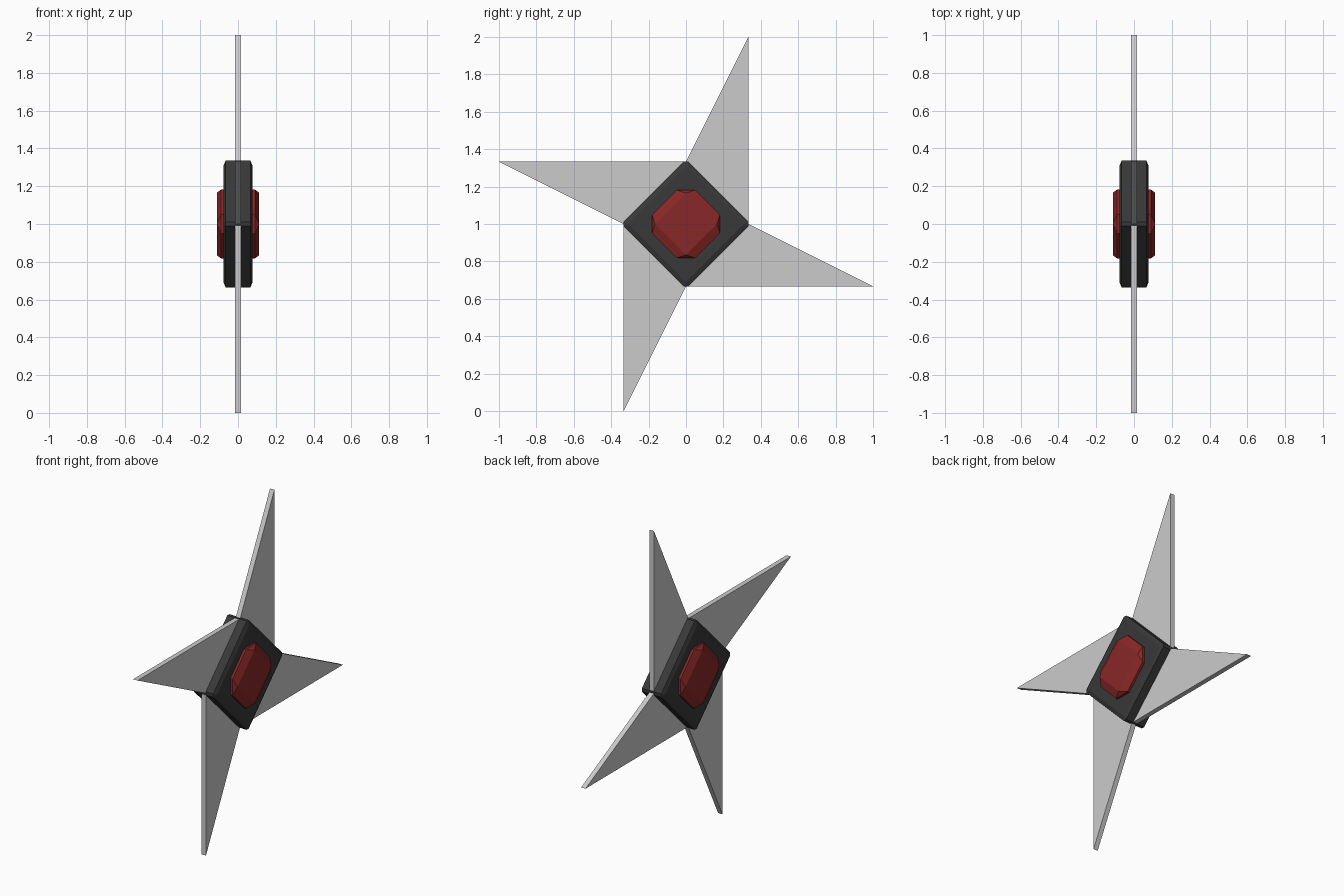
import bpy, bmesh
from math import pi
from mathutils import Matrix, Vector

if "Cube" in bpy.data.objects:
    bpy.data.objects.remove(bpy.data.objects["Cube"])

CENTRE = Vector((0, 0, 1))


def material(name, rgb):
    m = bpy.data.materials.new(name)
    m.diffuse_color = (*rgb, 1)
    m.use_nodes = True
    m.node_tree.nodes["Principled BSDF"].inputs["Base Color"].default_value = m.diffuse_color
    return m


def finish(bm, name, mat=None):
    bmesh.ops.recalc_face_normals(bm, faces=bm.faces)
    mesh = bpy.data.meshes.new(name)
    bm.to_mesh(mesh)
    bm.free()
    obj = bpy.data.objects.new(name, mesh)
    obj.location = CENTRE
    bpy.context.collection.objects.link(obj)
    if mat:
        mesh.materials.append(mat)
    return obj


def blade(name, angle, t=0.015):
    # Flat triangular point, extruded through x
    bm = bmesh.new()
    profile = [(0, 1 / 3), (1 / 3, 0), (1 / 3, 1)]
    face = bm.faces.new([bm.verts.new((-t, y, z)) for y, z in profile])
    ext = bmesh.ops.extrude_face_region(bm, geom=[face])
    verts = [v for v in ext["geom"] if isinstance(v, bmesh.types.BMVert)]
    bmesh.ops.translate(bm, verts=verts, vec=(2 * t, 0, 0))
    bmesh.ops.rotate(bm, verts=bm.verts, cent=(0, 0, 0),
                     matrix=Matrix.Rotation(angle, 3, 'X'))
    return finish(bm, name)


def faceted_diamond(name, reach, corner, ridge_reach, edge_x, ridge_x, mat):
    # Diamond with clipped corners; both sides have four shallow crown facets
    bm = bmesh.new()
    for side in (-1, 1):
        peak = Vector((side * ridge_x, 0, 0))
        for i in range(4):
            r = Matrix.Rotation(i * pi / 2, 3, 'X')
            q = Matrix.Rotation((i + 1) * pi / 2, 3, 'X')
            a = r @ Vector((side * edge_x, corner, reach))
            b = r @ Vector((side * edge_x, -corner, reach))
            c = q @ Vector((side * edge_x, corner, reach))
            n1 = r @ Vector((side * ridge_x, 0, ridge_reach))
            n2 = q @ Vector((side * ridge_x, 0, ridge_reach))
            flat = [Vector((0, p.y, p.z)) for p in (a, b, c)]
            for pts in ((a, b, n1), (peak, n1, n2), (n1, b, n2), (b, c, n2),
                        (flat[0], flat[1], b, a), (flat[1], flat[2], c, b)):
                bm.faces.new([bm.verts.new(p) for p in pts])
    bmesh.ops.remove_doubles(bm, verts=bm.verts, dist=1e-5)
    return finish(bm, name, mat)


# Four points
for i in range(4):
    blade(f"blade_{i + 1}", i * pi / 2)

# Dark hub and red gem that shows on both sides
faceted_diamond("hub", 0.335, 0.01, 0.31, 0.066, 0.076,
                material("dark_metal", (0.04, 0.04, 0.04)))
faceted_diamond("gem", 0.182, 0.05, 0.165, 0.09, 0.112,
                material("red_gem", (0.25, 0.02, 0.02)))
